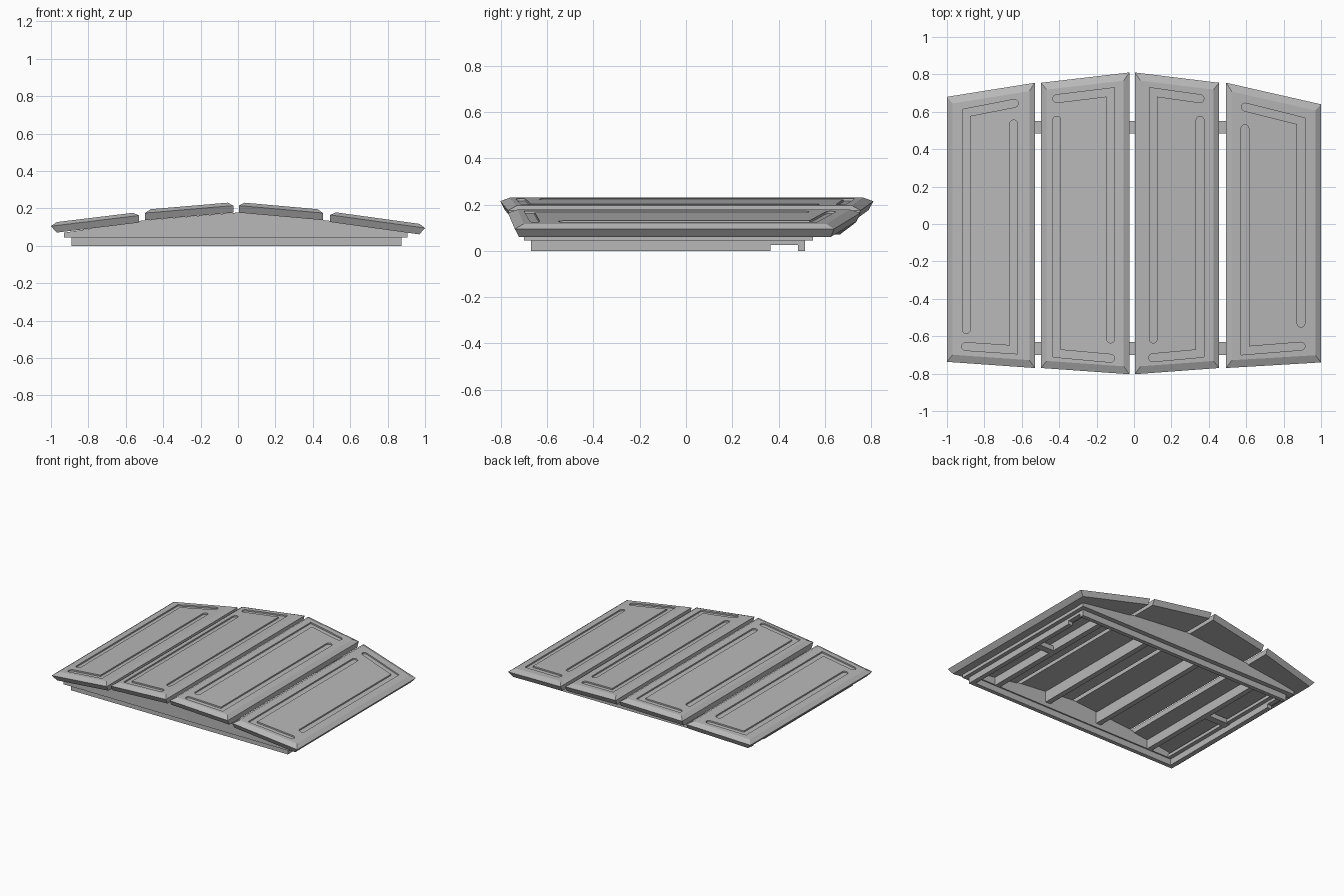
import bpy, bmesh, math
from mathutils import Vector

cube = bpy.data.objects.get("Cube")
if cube:
    bpy.data.objects.remove(cube)

# Single flat grey
grey = bpy.data.materials.new("plain_grey")
grey.use_nodes = True
GREY = (0.48, 0.48, 0.48, 1)
grey.diffuse_color = GREY
grey.node_tree.nodes["Principled BSDF"].inputs["Base Color"].default_value = GREY


def make_object(name, bm):
    bmesh.ops.recalc_face_normals(bm, faces=bm.faces)
    mesh = bpy.data.meshes.new(name)
    bm.to_mesh(mesh)
    bm.free()
    mesh.materials.append(grey)
    obj = bpy.data.objects.new(name, mesh)
    bpy.context.collection.objects.link(obj)
    return obj


def loft(bm, rings):
    """Skin matching rings of points and cap both ends."""
    loops = [[bm.verts.new(p) for p in ring] for ring in rings]
    for a, b in zip(loops, loops[1:]):
        for i in range(len(a)):
            j = (i + 1) % len(a)
            bm.faces.new((a[i], a[j], b[j], b[i]))
    bm.faces.new(loops[0])
    bm.faces.new(loops[-1])


def beam(name, profile, y0, y1):
    """Extrude an xz profile along y."""
    bm = bmesh.new()
    loft(bm, [[(x, y, z) for x, z in profile] for y in (y0, y1)])
    return make_object(name, bm)


def box(name, x0, x1, y0, y1, z0, z1):
    return beam(name, [(x0, z0), (x1, z0), (x1, z1), (x0, z1)], y0, y1)


def groove_outline(path, r):
    """Outline of a bent stroke with rounded ends."""
    a, b, c = [Vector(p) for p in path]
    d1, d2 = (b - a).normalized(), (c - b).normalized()
    n1, n2 = Vector((-d1.y, d1.x)), Vector((-d2.y, d2.x))
    miter = (n1 + n2) * (r / (1 + n1.dot(n2)))

    def cap(center, n, d):
        angles = [math.pi * i / 8 for i in range(9)]
        return [center + r * (n * math.cos(t) + d * math.sin(t)) for t in angles]

    return cap(a, -n1, -d1) + [b + miter] + cap(c, n2, d2) + [b - miter]


RISE, THICK, DEPTH = 0.018, 0.038, 0.01


def slab(name, xs, zs, back, front, outer, paths):
    """Tilted slab: rim at mid height, chamfered top, undercut base, two grooves.
    Pairs give the values at the left and right edges."""
    def mix(pair, x):
        return pair[0] + (pair[1] - pair[0]) * (x - xs[0]) / (xs[1] - xs[0])

    def ring(in_l, in_r, in_y, dz):
        l, r = xs[0] + in_l, xs[1] - in_r
        return [(l, mix(front, l) + in_y, mix(zs, l) + dz),
                (r, mix(front, r) + in_y, mix(zs, r) + dz),
                (r, mix(back, r) - in_y, mix(zs, r) + dz),
                (l, mix(back, l) - in_y, mix(zs, l) + dz)]

    bm = bmesh.new()
    loft(bm, [ring(0.03 if outer < 0 else 0, 0.03 if outer > 0 else 0, 0.02, -THICK),
              ring(0, 0, 0, 0),
              ring(0.03, 0.03, 0.04, RISE)])
    obj = make_object(name, bm)

    # Sunken grooves that follow the tilt
    bm = bmesh.new()
    for path in paths:
        outline = groove_outline(path, 0.021)
        loft(bm, [[(p.x, p.y, mix(zs, p.x) + RISE + dz) for p in outline]
                  for dz in (-DEPTH, 0.05)])
    cutter = make_object("groove_cutter", bm)
    cutter.hide_render = True
    mod = obj.modifiers.new("grooves", "BOOLEAN")
    mod.operation, mod.solver, mod.object = "DIFFERENCE", "EXACT", cutter
    bpy.context.view_layer.objects.active = obj
    bpy.ops.object.modifier_apply(modifier=mod.name)
    bpy.data.objects.remove(cutter)
    return obj


# Four top slabs
slab("outer_right_slab", (-1, -0.53), (0.105, 0.162), (0.68, 0.755), (-0.737, -0.77), -1,
     [[(-0.897, -0.565), (-0.897, 0.595), (-0.64, 0.645)],
      [(-0.643, 0.535), (-0.643, -0.672), (-0.9, -0.655)]])
slab("inner_right_slab", (-0.497, -0.025), (0.175, 0.215), (0.755, 0.81), (-0.77, -0.803), 0,
     [[(-0.413, 0.555), (-0.413, -0.692), (-0.125, -0.718)],
      [(-0.125, -0.615), (-0.125, 0.705), (-0.413, 0.67)]])
slab("inner_left_slab", (0.005, 0.455), (0.215, 0.175), (0.81, 0.755), (-0.803, -0.77), 0,
     [[(0.103, -0.615), (0.103, 0.705), (0.353, 0.67)],
      [(0.353, 0.555), (0.353, -0.692), (0.1, -0.715)]])
slab("outer_left_slab", (0.493, 1), (0.165, 0.095), (0.755, 0.64), (-0.77, -0.74), 1,
     [[(0.593, 0.51), (0.593, -0.677), (0.893, -0.653)],
      [(0.893, -0.53), (0.893, 0.55), (0.595, 0.625)]])

# Gabled cross beams with a lower bar under each
gable = [(-0.93, 0.045), (0.905, 0.045), (0.905, 0.07), (0.48, 0.135),
         (0, 0.178), (-0.515, 0.135), (-0.93, 0.07)]
for side, y0, y1, bar0, bar1 in (("front", -0.7, -0.63, -0.67, -0.64),
                                 ("back", 0.485, 0.55, 0.485, 0.515)):
    beam(side + "_gable_beam", gable, y0, y1)
    box(side + "_lower_bar", -0.89, 0.875, bar0, bar1, 0, 0.045)

# Side rails, notched near the back, with a wider plate on top
for side, x0, x1 in (("right", -0.89, -0.855), ("left", 0.84, 0.875)):
    box(side + "_rail", x0, x1, -0.64, 0.365, 0, 0.045)
    box(side + "_rail_notch", x0, x1, 0.365, 0.485, 0.025, 0.045)
    box(side + "_rail_plate", x0 - 0.03, x1 + 0.03, -0.63, 0.485, 0.045, 0.068)

# Ribs under the slabs and short braces to the rails
for side, s in (("right", -1), ("left", 1)):
    box(side + "_inner_rib", s * 0.22 - 0.02, s * 0.22 + 0.02, -0.63, 0.485, 0.075, 0.158)
    box(side + "_outer_rib", s * 0.66 - 0.02, s * 0.66 + 0.02, -0.63, 0.485, 0.04, 0.108)
    ends = sorted((s * 0.68, s * 0.86))
    box(side + "_brace", ends[0], ends[1], -0.075, -0.025, 0.04, 0.075)
